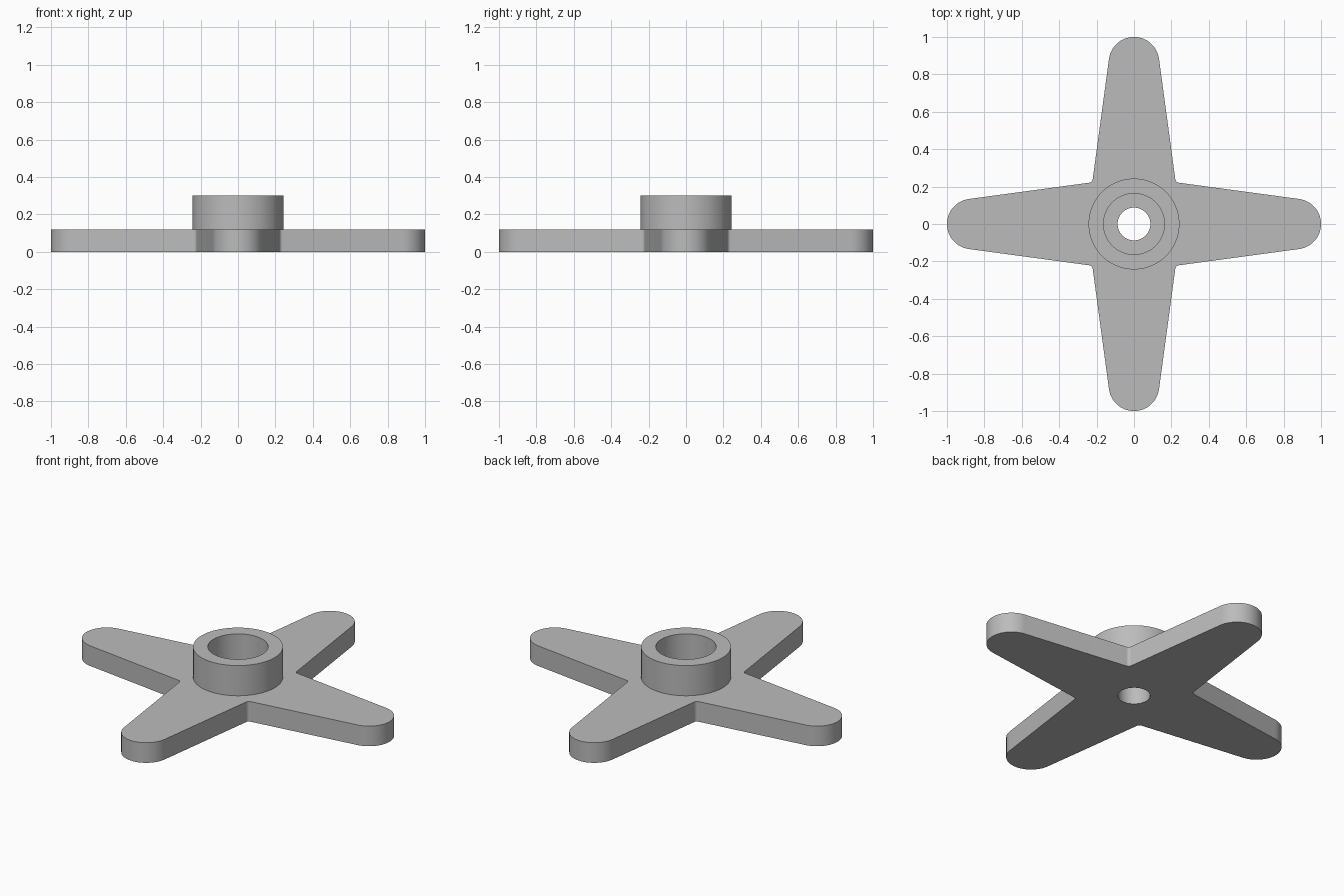
import bpy, bmesh, math
from mathutils import Vector, Matrix

cube = bpy.data.objects.get("Cube")
if cube:
    bpy.data.objects.remove(cube)

PLATE_H, HUB_H = 0.12, 0.30
HUB_R, BORE_R, HOLE_R = 0.243, 0.163, 0.0875
TIP_R, TAPER, CORNER, FILLET = 0.135, math.radians(7.7), 0.223, 0.017

grey = bpy.data.materials.new("grey")
grey.use_nodes = True
colour = (0.5, 0.5, 0.5, 1)
grey.diffuse_color = colour
grey.node_tree.nodes["Principled BSDF"].inputs["Base Color"].default_value = colour


def make_object(name, bm):
    bmesh.ops.recalc_face_normals(bm, faces=bm.faces)
    mesh = bpy.data.meshes.new(name)
    bm.to_mesh(mesh)
    bm.free()
    mesh.materials.append(grey)
    obj = bpy.data.objects.new(name, mesh)
    bpy.context.collection.objects.link(obj)
    return obj


def smooth(obj):
    bpy.ops.object.select_all(action="DESELECT")
    obj.select_set(True)
    bpy.context.view_layer.objects.active = obj
    bpy.ops.object.shade_smooth_by_angle(angle=math.radians(30))


# Outline of one arm: rounded tip, then the fillet into the next arm
arm = []
half = math.pi / 2 - TAPER
for i in range(33):
    a = half * (i / 16 - 1)
    arm.append(Vector((1 - TIP_R + TIP_R * math.cos(a), TIP_R * math.sin(a), 0)))
corner = Vector((CORNER, CORNER, 0))
start = corner + FILLET * Vector((math.cos(TAPER), -math.sin(TAPER), 0))
end = start.yxz
for i in range(7):
    t = i / 6
    arm.append(start * (1 - t) ** 2 + corner * 2 * t * (1 - t) + end * t ** 2)

# Four-armed plate, extruded upward
bm = bmesh.new()
verts = [bm.verts.new(Matrix.Rotation(k * math.pi / 2, 3, "Z") @ p)
         for k in range(4) for p in arm]
base = bm.faces.new(verts)
top = bmesh.ops.extrude_face_region(bm, geom=[base], use_keep_orig=True)
bmesh.ops.translate(bm, vec=(0, 0, PLATE_H),
                    verts=[v for v in top["geom"] if isinstance(v, bmesh.types.BMVert)])
plate = make_object("arm_plate", bm)

# Through hole in the plate
bm = bmesh.new()
bmesh.ops.create_cone(bm, cap_ends=True, segments=64, radius1=HOLE_R, radius2=HOLE_R, depth=1)
cutter = make_object("hole_cutter", bm)
cutter.hide_render = True
cut = plate.modifiers.new("through_hole", "BOOLEAN")
cut.operation, cut.solver, cut.object = "DIFFERENCE", "EXACT", cutter
bpy.context.view_layer.objects.active = plate
bpy.ops.object.modifier_apply(modifier=cut.name)
bpy.data.objects.remove(cutter)
smooth(plate)

# Raised hub ring, turned from its section
bm = bmesh.new()
section = [bm.verts.new((r, 0, z)) for r, z in
           ((HUB_R, PLATE_H), (HUB_R, HUB_H), (BORE_R, HUB_H), (BORE_R, PLATE_H))]
edges = [bm.edges.new(pair) for pair in zip(section, section[1:])]
bmesh.ops.spin(bm, geom=section + edges, cent=(0, 0, 0), axis=(0, 0, 1),
               angle=2 * math.pi, steps=96, use_merge=True)
bmesh.ops.remove_doubles(bm, verts=bm.verts, dist=0.0001)
smooth(make_object("hub_ring", bm))
